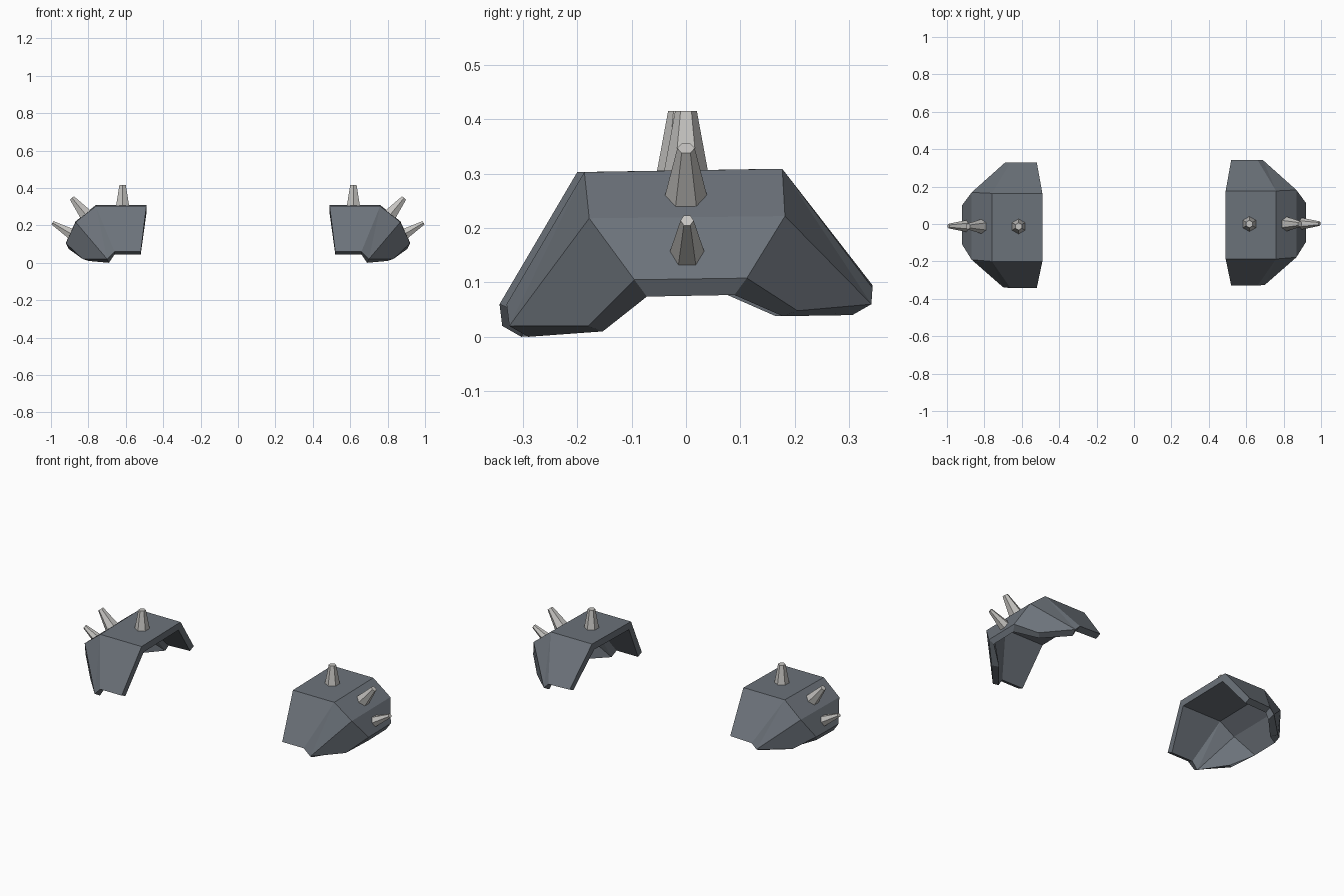
import bpy, bmesh
from mathutils import Vector

if "Cube" in bpy.data.objects:
    bpy.data.objects.remove(bpy.data.objects["Cube"])


def material(name, col):
    m = bpy.data.materials.new(name)
    m.diffuse_color = (*col, 1)
    m.use_nodes = True
    m.node_tree.nodes["Principled BSDF"].inputs["Base Color"].default_value = m.diffuse_color
    return m


STEEL = material("slate_steel", (0.15, 0.17, 0.195))
PALE = material("pale_metal", (0.56, 0.55, 0.53))


def finish(bm, name, mat):
    me = bpy.data.meshes.new(name)
    bm.to_mesh(me)
    bm.free()
    ob = bpy.data.objects.new(name, me)
    bpy.context.collection.objects.link(ob)
    me.materials.append(mat)
    return ob


# Half outlines of the plate: top ridge, shoulder, outer rim, then flap edge
FRONT = [(0.49, -0.187, 0.303), (0.76, -0.187, 0.303), (0.868, -0.178, 0.218), (0.92, -0.095, 0.105),
         (0.52, -0.33, 0.06), (0.66, -0.33, 0.06), (0.70, -0.325, 0.02), (0.83, -0.18, 0.02)]
BACK = [(0.49, 0.177, 0.309), (0.76, 0.177, 0.309), (0.868, 0.182, 0.222), (0.92, 0.112, 0.108),
        (0.52, 0.343, 0.095), (0.66, 0.343, 0.09), (0.69, 0.341, 0.06), (0.83, 0.205, 0.048)]
# Steps from each outer point to the inner skin (x, toward the middle, z)
INSET = [(0, 0.02, -0.04), (-0.015, 0.02, -0.04), (-0.035, 0.02, -0.02), (-0.015, 0.023, -0.031),
         (0, 0.035, -0.015), (0, 0.035, -0.015), (-0.01, 0.035, -0.02), (-0.03, 0.027, -0.01)]


def plate(side, s, dy):
    bm = bmesh.new()

    def half(pts, ydir, k):
        return [bm.verts.new((s * (x + k * a), y + dy + k * ydir * b, z + k * c))
                for (x, y, z), (a, b, c) in zip(pts, INSET)]

    skins = [(half(FRONT, 1, k), half(BACK, -1, k)) for k in (0, 1)]
    for f, b in skins:
        # top and outer slopes
        for i in range(3):
            bm.faces.new((f[i], f[i + 1], b[i + 1], b[i]))
        # hanging flaps with corner facets
        for v in (f, b):
            for loop in ((0, 4, 5, 1), (1, 5, 6), (1, 6, 2), (2, 6, 7, 3)):
                bm.faces.new([v[i] for i in loop])
    # rim joining outer and inner skins
    (f, b), (g, c) = skins
    order = (0, 4, 5, 6, 7, 3)
    outer = [f[i] for i in order] + [b[i] for i in reversed(order)]
    inner = [g[i] for i in order] + [c[i] for i in reversed(order)]
    n = len(outer)
    for i in range(n):
        j = (i + 1) % n
        bm.faces.new((outer[i], outer[j], inner[j], inner[i]))
    bmesh.ops.recalc_face_normals(bm, faces=bm.faces)
    finish(bm, side + "_shoulder_plate", STEEL)


# Tapered six-sided spikes: base, tip, base radius, tip radius
SPIKES = [((0.617, 0.0, 0.285), (0.617, 0.0, 0.415), 0.044, 0.02),
          ((0.802, 0.0, 0.243), (0.888, 0.0, 0.347), 0.043, 0.016),
          ((0.884, 0.002, 0.15), (0.992, 0.002, 0.214), 0.034, 0.012)]


def spike(name, base, tip, r1, r2, s, dy):
    p, q = [Vector((s * x, y + dy, z)) for x, y, z in (base, tip)]
    d = q - p
    bm = bmesh.new()
    bmesh.ops.create_cone(bm, cap_ends=True, segments=6, radius1=r1, radius2=r2, depth=d.length)
    ob = finish(bm, name, PALE)
    ob.location = (p + q) / 2
    ob.rotation_euler = Vector((0, 0, 1)).rotation_difference(d).to_euler()


for side, s, dy in (("right", 1, 0.0), ("left", -1, -0.013)):
    plate(side, s, dy)
    for i, sp in enumerate(SPIKES):
        spike(f"{side}_spike_{i + 1}", *sp, s, dy)
